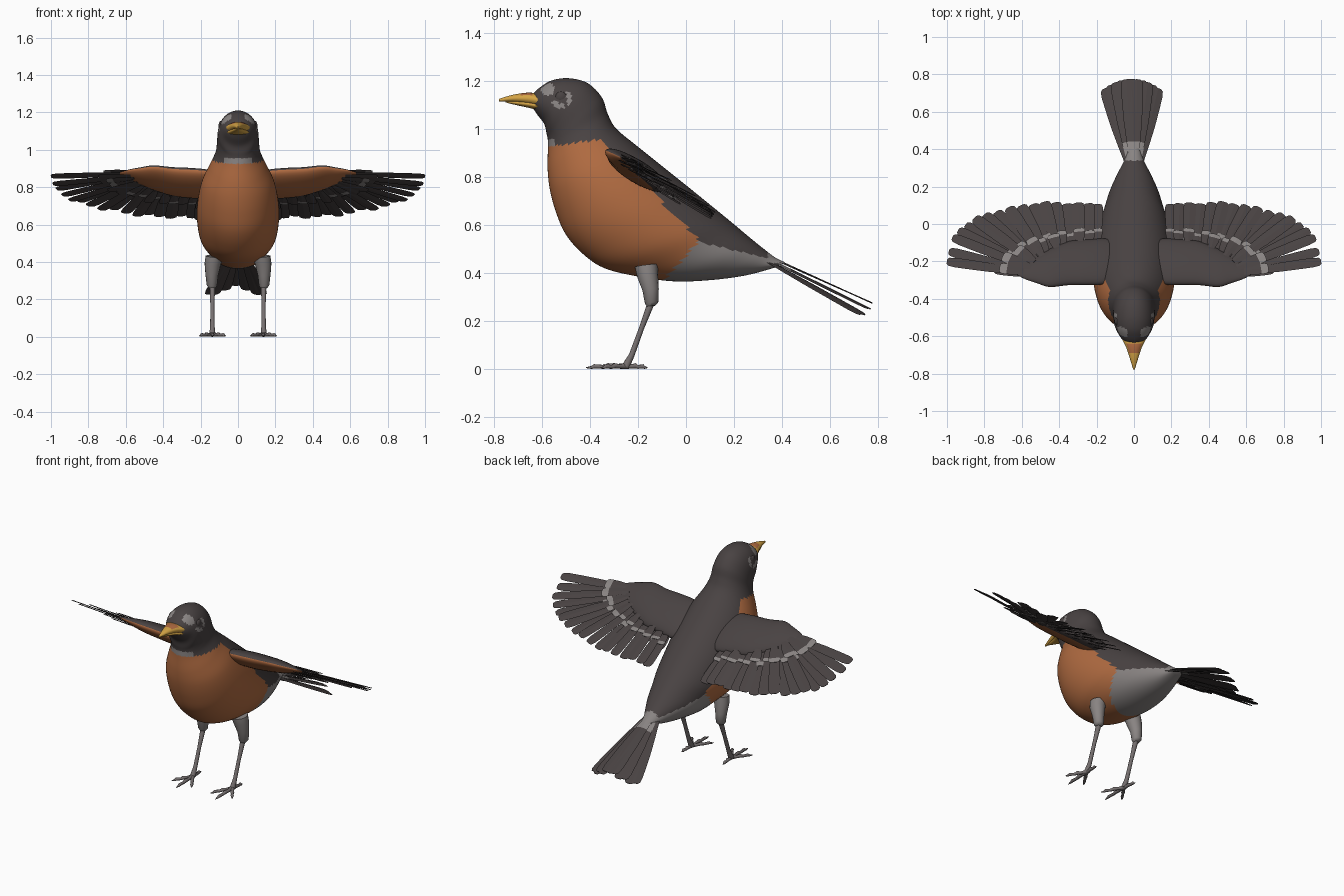
import bpy, bmesh, math
from mathutils import Vector as V

if "Cube" in bpy.data.objects:
    bpy.data.objects.remove(bpy.data.objects["Cube"])


def material(name, rgb):
    m = bpy.data.materials.new(name)
    m.diffuse_color = (*rgb, 1)
    m.use_nodes = True
    m.node_tree.nodes["Principled BSDF"].inputs["Base Color"].default_value = m.diffuse_color
    return m


DARK = material("charcoal plumage", (0.066, 0.055, 0.055))
ORANGE = material("orange breast", (0.43, 0.145, 0.052))
LIGHT = material("light grey", (0.25, 0.23, 0.225))
LEG = material("leg grey", (0.18, 0.16, 0.16))
YELLOW = material("beak yellow", (0.66, 0.37, 0.06))


def finish(bm, name, mats, rule=None, smooth=True):
    """Turn a bmesh into an object, colouring faces by an optional rule."""
    bmesh.ops.recalc_face_normals(bm, faces=bm.faces)
    bm.normal_update()
    if rule:
        for f in bm.faces:
            f.material_index = rule(f.calc_center_median(), f.normal)
    me = bpy.data.meshes.new(name)
    bm.to_mesh(me)
    bm.free()
    ob = bpy.data.objects.new(name, me)
    bpy.context.collection.objects.link(ob)
    for m in mats:
        me.materials.append(m)
    if smooth:
        bpy.ops.object.select_all(action='DESELECT')
        ob.select_set(True)
        bpy.context.view_layer.objects.active = ob
        bpy.ops.object.shade_smooth_by_angle(angle=math.radians(50))
    return ob


def loft(bm, rings, mats=None):
    """Skin a list of closed rings and cap both ends."""
    vs = [[bm.verts.new(p) for p in r] for r in rings]
    n = len(vs[0])
    for k, (a, b) in enumerate(zip(vs, vs[1:])):
        for i in range(n):
            f = bm.faces.new((a[i], a[(i + 1) % n], b[(i + 1) % n], b[i]))
            f.material_index = mats[k] if mats else 0
    bm.faces.new(vs[0]).material_index = mats[0] if mats else 0
    bm.faces.new(vs[-1]).material_index = mats[-1] if mats else 0


def ellipse(c, u, v, n):
    return [c + u * math.cos(2 * math.pi * i / n) + v * math.sin(2 * math.pi * i / n)
            for i in range(n)]


def curve(pts, steps):
    """Catmull-Rom interpolation of tuples of any length."""
    p = [pts[0]] + list(pts) + [pts[-1]]
    out = []
    for k in range(1, len(p) - 2):
        for s in range(steps):
            t = s / steps
            out.append(tuple(0.5 * (2 * b + (c - a) * t + (2 * a - 5 * b + 4 * c - d) * t * t
                                    + (3 * b - a - 3 * c + d) * t ** 3)
                             for a, b, c, d in zip(*p[k - 1:k + 3])))
    return out + [tuple(pts[-1])]


def tube(bm, path, radii, n=10):
    d = (path[-1] - path[0]).normalized()
    u = d.orthogonal().normalized()
    w = d.cross(u)
    loft(bm, [ellipse(p, u * r, w * r, n) for p, r in zip(path, radii)])


ROWS = ((0, .5), (.25, .75), (.5, .95), (.75, 1), (.9, 1), (.975, .85), (1, .5))


def feather(bm, base, tip, width, up, mats=None, thick=0.0025):
    """Thin lens-shaped blade with a blunt tip."""
    side = (tip - base).cross(up).normalized() * width / 2
    up = up.normalized() * thick
    loft(bm, [[base.lerp(tip, s) + o for o in (side * f, up, -side * f, -up)]
              for s, f in ROWS], mats)


# Body and head: sections from belly point (y, z) to back point (y, z), half width
SECTIONS = [(-.645, 1.10, -.64, 1.14, .03), (-.62, 1.06, -.61, 1.17, .065),
            (-.59, 1.02, -.56, 1.2, .09), (-.58, .98, -.49, 1.21, .105),
            (-.575, .955, -.41, 1.19, .11), (-.575, .93, -.35, 1.13, .113),
            (-.575, .90, -.325, 1.06, .12), (-.575, .82, -.29, 1.0, .15),
            (-.565, .74, -.2, .925, .19), (-.54, .65, -.1, .845, .212),
            (-.5, .56, 0, .765, .22), (-.43, .48, .08, .70, .215),
            (-.34, .42, .16, .635, .2), (-.2, .385, .22, .585, .17),
            (-.05, .365, .28, .535, .14), (.1, .37, .33, .495, .1),
            (.25, .39, .37, .465, .06), (.38, .425, .41, .445, .03)]


def body_colour(c, n):
    y, z = c.y, c.z
    neck = .925 + .15 * (y + .57)
    # eyebrow patch and broken eye ring
    if abs(c.x) > .035 and math.hypot(y + .575, z - 1.165) < .028:
        return 2
    d, a = math.hypot(y + .52, z - 1.13), math.atan2(z - 1.13, y + .52)
    if abs(c.x) > .06 and .025 < d < .045 and (abs(a) < .8 or -2.7 < a < -1.2):
        return 2
    # throat patch
    if y < -.5 and neck < z < neck + .03 and abs(c.x) < .075:
        return 2
    # rump, breast, and pale belly
    if y > .34 and abs(c.x) < .05:
        return 2
    if z < neck and z < .95 - 1.02 * (y + .35) and y < .05 - .9 * (.53 - z):
        return 1
    if y > -.13 and z < .53 - .24 * (y - .05):
        return 2
    return 0


bm = bmesh.new()
loft(bm, [ellipse(V((0, (a + c) / 2, (b + d) / 2)), V((0, (c - a) / 2, (d - b) / 2)), V((w, 0, 0)), 88)
          for a, b, c, d, w in curve(SECTIONS, 6)])
finish(bm, "body", [DARK, ORANGE, LIGHT], body_colour)

# Beak: upper and lower halves as (y, z, half width, half height)
for name, prof in (("upper_beak", [(-.58, 1.113, .08, .03), (-.62, 1.118, .062, .029), (-.66, 1.125, .042, .025),
                                   (-.72, 1.126, .022, .015), (-.778, 1.119, .004, .005)]),
                   ("lower_beak", [(-.57, 1.088, .085, .014), (-.62, 1.095, .058, .016), (-.66, 1.102, .036, .014),
                                   (-.71, 1.108, .018, .009), (-.75, 1.113, .004, .004)])):
    bm = bmesh.new()
    loft(bm, [ellipse(V((0, y, z)), V((w, 0, 0)), V((0, 0, h)), 20) for y, z, w, h in curve(prof, 4)])
    finish(bm, name, [YELLOW, ORANGE],
           lambda c, n: int(n.z > .8 and -.69 < c.y < -.64))

# Wings lie on a plane sloping down to the rear
WING_UP = V((0, .51, .86))


def wing_pt(x, y, lift=0.0):
    return V((x, y, .868 - .59 * (y + .3) + .052 * (x - .05))) + WING_UP * lift


# arm sections: x, y, half chord, half thickness
ARM = [(.08, -.19, .1, .03), (.16, -.2, .12, .042), (.25, -.205, .12, .046), (.35, -.21, .115, .043),
       (.45, -.235, .1, .036), (.52, -.245, .07, .026), (.58, -.255, .04, .015), (.63, -.258, .012, .005)]
# feather base x, y and tip x, y from the body outwards
FAN = [(.20, -.1, .20, .11), (.29, -.11, .30, .11), (.38, -.13, .42, .115), (.44, -.15, .54, .11),
       (.49, -.18, .67, .085), (.52, -.2, .80, .05), (.54, -.22, .90, 0),
       (.55, -.24, .97, -.075), (.56, -.262, 1.0, -.2)]
PALE_TIP = [0, 0, 0, 1, 1, 1]

for s, label in ((1, "left"), (-1, "right")):
    def flip(v):
        return V((v.x * s, v.y, v.z))

    # Fleshy wing arm: dark above and behind, orange in front and below
    bm = bmesh.new()
    loft(bm, [[flip(p) for p in ellipse(wing_pt(x, y), V((0, c, -.59 * c)), WING_UP * t, 32)]
              for x, y, c, t in curve(ARM, 6)])
    finish(bm, label + "_wing_arm", [DARK, ORANGE],
           lambda c, n: int(n.dot(WING_UP) < .1 and n.y < -.25))

    # Flight feathers, with shorter pale-tipped coverts above and below
    flight, covert, under = bmesh.new(), bmesh.new(), bmesh.new()
    for i, (bx, by, tx, ty) in enumerate(curve(FAN, 2)):
        lift = .008 * (i % 3) - .008
        base, tip = wing_pt(bx, by, lift), wing_pt(tx, ty, lift)
        twist = flip(WING_UP + V((.14, 0, 0)))
        feather(flight, flip(base), flip(tip), .068 if i < 12 else .058, twist)
        end = base.lerp(tip, .36 - .06 * (i % 2))
        feather(covert, flip(base + WING_UP * .012), flip(end + WING_UP * .01), .064, twist, PALE_TIP)
        end = base.lerp(tip, .42 - .08 * (i % 2))
        feather(under, flip(base - WING_UP * .014), flip(end - WING_UP * .014), .056, twist,
                PALE_TIP if i % 2 else None)
    finish(flight, label + "_flight_feathers", [DARK], smooth=False)
    finish(covert, label + "_wing_coverts", [DARK, LIGHT], smooth=False)
    finish(under, label + "_underwing_coverts", [DARK, LIGHT], smooth=False)

    # Eye
    bm = bmesh.new()
    bmesh.ops.create_uvsphere(bm, u_segments=20, v_segments=12, radius=.024)
    for v in bm.verts:
        v.co = V((v.co.x * .5 + .092 * s, v.co.y - .52, v.co.z + 1.13))
    finish(bm, label + "_eye", [DARK])

    # Thigh, shank and toes
    bm = bmesh.new()
    tube(bm, [V((x * s, y, z)) for x, y, z in ((.125, -.165, .43), (.135, -.16, .39), (.14, -.147, .33),
                                              (.14, -.143, .275), (.14, -.145, .262))],
         (.048, .044, .034, .028, .018), 16)
    finish(bm, label + "_thigh", [LIGHT])
    bm = bmesh.new()
    tube(bm, [V((.137 * s, y, z)) for y, z in ((-.14, .29), (-.185, .17), (-.225, .06), (-.25, .012))],
         (.016, .011, .012, .017), 12)
    finish(bm, label + "_shank", [LEG])
    bm = bmesh.new()
    for tx, ty in ((.135, -.415), (.065, -.365), (.208, -.355), (.143, -.16)):
        a, b = V((.137 * s, -.25, .013)), V((tx * s, ty, .006))
        path = [a.lerp(b, t) for t in (0, .25, .45, .55, .8, .87, 1)]
        path[2].z += .004
        path[4].z += .004
        tube(bm, path, (.013, .009, .011, .008, .009, .006, .002), 8)
    finish(bm, label + "_toes", [LEG])

# Tail: overlapping feathers, the middle ones on top, pale at the root
bm = bmesh.new()
COUNT = 11
for i in range(COUNT):
    u = 2 * i / (COUNT - 1) - 1
    base = V((u * .034, .33, .477 - .025 * abs(u)))
    tip = V((u * .142 - .012, .775 - .05 * u * u, .288 - .06 * abs(u) - .014 * (i % 2)))
    feather(bm, base, tip, .066, V((u * .25, .4, .9)), [int(abs(u) < .7), 0, 0, 0, 0, 0])
finish(bm, "tail_feathers", [DARK, LIGHT], smooth=False)
